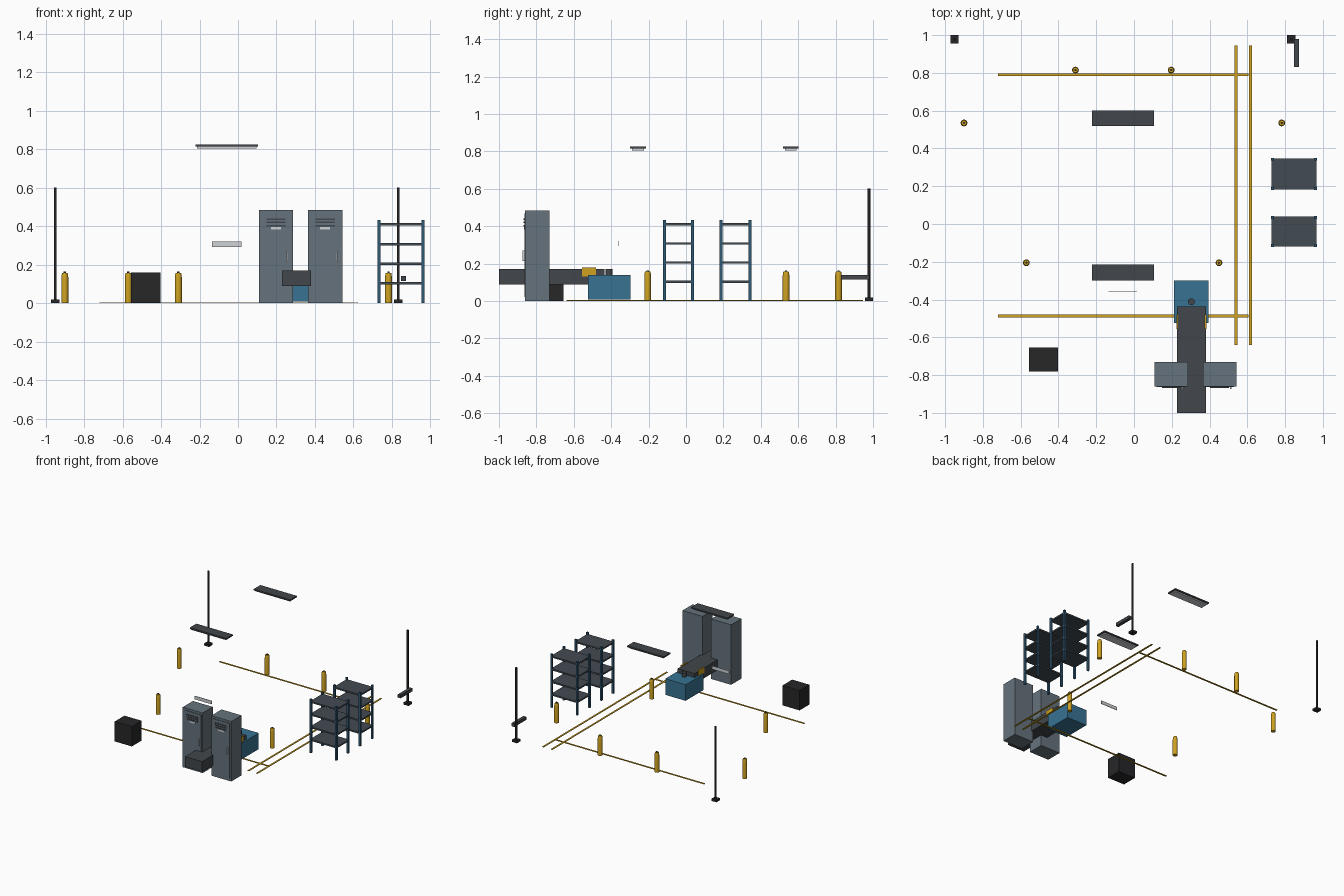
import bpy, bmesh, math
from mathutils import Matrix, Vector

if "Cube" in bpy.data.objects:
    bpy.data.objects.remove(bpy.data.objects["Cube"])


def mat(name, r, g, b):
    m = bpy.data.materials.new(name)
    m.diffuse_color = (r, g, b, 1)
    m.use_nodes = True
    m.node_tree.nodes["Principled BSDF"].inputs["Base Color"].default_value = m.diffuse_color
    return m


YELLOW = mat("safety_yellow", 0.62, 0.36, 0.015)
BLUE = mat("machine_blue", 0.04, 0.17, 0.29)
RACK = mat("rack_blue", 0.03, 0.10, 0.18)
SLATE = mat("slate", 0.055, 0.07, 0.085)
LOCKER = mat("locker_grey", 0.13, 0.17, 0.20)
DARK = mat("dark_metal", 0.055, 0.062, 0.07)
BLACK = mat("black", 0.02, 0.02, 0.022)
LIGHT = mat("light_grey", 0.62, 0.65, 0.67)


def finish(name, bm, m):
    me = bpy.data.meshes.new(name)
    bm.to_mesh(me)
    bm.free()
    me.materials.append(m)
    ob = bpy.data.objects.new(name, me)
    bpy.context.collection.objects.link(ob)
    return ob


def add_box(bm, x, y, z):
    lo, hi = Vector((x[0], y[0], z[0])), Vector((x[1], y[1], z[1]))
    bmesh.ops.create_cube(bm, size=1, matrix=Matrix.Translation((lo + hi) / 2)
                          @ Matrix.Diagonal((*(hi - lo), 1)))


def box(name, x, y, z, m):
    return boxes(name, [(x, y, z)], m)


def boxes(name, parts, m):
    bm = bmesh.new()
    for p in parts:
        add_box(bm, *p)
    return finish(name, bm, m)


def lathe(name, x, y, profile, m, sides=16):
    # closed solid of revolution from (radius, z) points
    bm = bmesh.new()
    rings = [[bm.verts.new((x + r * math.cos(a), y + r * math.sin(a), z))
              for a in (2 * math.pi * i / sides for i in range(sides))]
             for r, z in profile]
    for a, b in zip(rings, rings[1:]):
        for i in range(sides):
            j = (i + 1) % sides
            bm.faces.new((a[i], a[j], b[j], b[i]))
    bm.faces.new(rings[0][::-1])
    bm.faces.new(rings[-1])
    for f in bm.faces:
        f.smooth = len(f.verts) == 4
    for e in bm.edges:
        e.smooth = e.calc_face_angle(0) < math.radians(30)
    return finish(name, bm, m)


# painted floor lines
for x in (0.54, 0.617):
    box("aisle_line", (x - 0.007, x + 0.007), (-0.64, 0.945), (0, 0.004), YELLOW)
for y in (0.79, -0.487):
    box("cross_line", (-0.72, 0.607), (y - 0.007, y + 0.007), (0, 0.004), YELLOW)

# bollards with a small dark cap
for x, y in [(-0.31, 0.815), (0.197, 0.815), (-0.9, 0.535), (0.782, 0.535),
             (-0.57, -0.205), (0.45, -0.205)]:
    lathe("bollard", x, y, [(0.018, 0), (0.018, 0.135), (0.0155, 0.153), (0.0135, 0.158)], YELLOW)
    lathe("bollard_cap", x, y, [(0.006, 0.157), (0.006, 0.164)], BLACK, 12)

# tall poles on square feet, one with a side arm
for x in (-0.95, 0.833):
    box("pole_foot", (x - 0.022, x + 0.022), (0.956, 1.0), (0, 0.018), BLACK)
    lathe("pole", x, 0.978, [(0.0075, 0.018), (0.0075, 0.6)], BLACK, 12)
box("pole_arm", (0.847, 0.873), (0.83, 0.98), (0.115, 0.14), DARK)

# hanging lamps: housing with a lip and a pale diffuser
for y in (0.56, -0.257):
    x0, x1, y0, y1 = -0.222, 0.105, y - 0.042, y + 0.042
    box("lamp_housing", (x0, x1), (y0, y1), (0.814, 0.825), DARK)
    box("lamp_diffuser", (x0 + 0.01, x1 - 0.01), (y0 + 0.01, y1 - 0.01), (0.805, 0.815), LIGHT)

# hanging plate
box("hanging_plate", (-0.135, 0.017), (-0.361, -0.357), (0.293, 0.32), LIGHT)

# storage racks
for y0, y1 in ((0.18, 0.35), (-0.122, 0.042)):
    posts = [((px, px + 0.015), (py, py + 0.015), (0, 0.433))
             for px in (0.725, 0.953) for py in (y0, y1 - 0.015)]
    boxes("rack_posts", posts, RACK)
    boxes("rack_shelves", [((0.728, 0.965), (y0 + 0.003, y1 - 0.003), (z - 0.006, z + 0.006))
                           for z in (0.103, 0.205, 0.307, 0.41)], SLATE)

# lockers
for x0, x1 in ((0.108, 0.286), (0.364, 0.542)):
    c = (x0 + x1) / 2
    box("locker_body", (x0, x1), (-0.86, -0.73), (0, 0.485), LOCKER)
    box("locker_door", (x0 + 0.012, x1 - 0.012), (-0.864, -0.859), (0.02, 0.467), LOCKER)
    boxes("locker_vents", [((c - 0.05, c + 0.05), (-0.868, -0.863), (z - 0.004, z + 0.004))
                           for z in (0.403, 0.42, 0.437)], DARK)
    box("locker_tag", (c - 0.026, c + 0.026), (-0.866, -0.863), (0.382, 0.395), LIGHT)
    box("locker_handle", (x1 - 0.033, x1 - 0.025), (-0.873, -0.863), (0.215, 0.27), LIGHT)

# machine base, long duct, side pads and knob
box("machine_base", (0.212, 0.394), (-0.525, -0.298), (0.008, 0.138), BLUE)
box("machine_duct", (0.228, 0.38), (-1.0, -0.436), (0.088, 0.171), DARK)
for x in (0.229, 0.379):
    box("machine_side_pad", (x - 0.005, x + 0.005), (-0.555, -0.48), (0.132, 0.18), YELLOW)
lathe("machine_knob", 0.304, -0.412, [(0.018, 0.135), (0.018, 0.171)], DARK, 20)

# dark crate
box("crate", (-0.557, -0.403), (-0.78, -0.655), (0, 0.16), BLACK)
